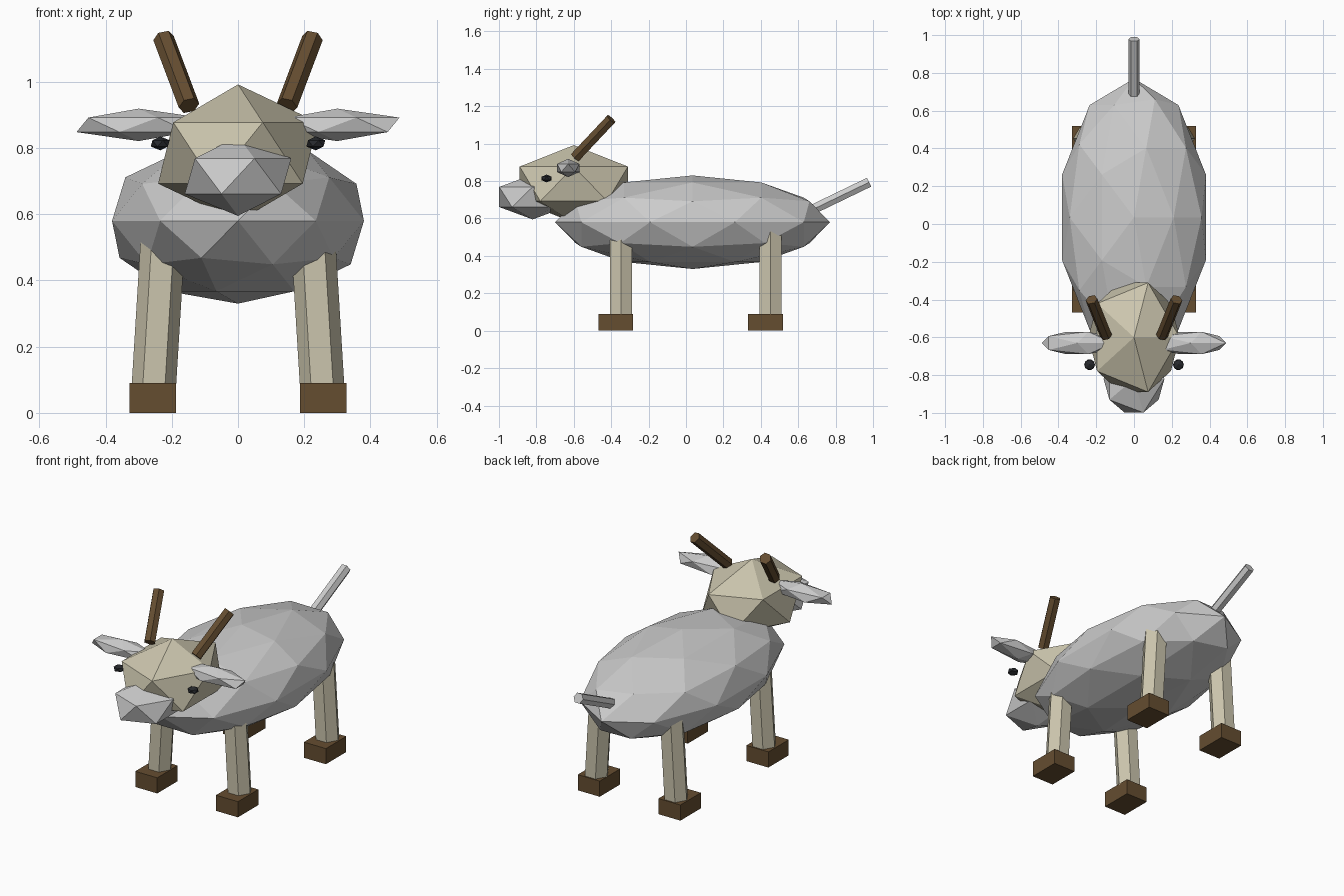
import bpy
import math
from mathutils import Vector

if "Cube" in bpy.data.objects:
    bpy.data.objects.remove(bpy.data.objects["Cube"])


def material(name, rgb):
    m = bpy.data.materials.new(name)
    m.diffuse_color = (*rgb, 1)
    m.use_nodes = True
    m.node_tree.nodes["Principled BSDF"].inputs["Base Color"].default_value = m.diffuse_color
    return m


BEIGE = material("beige", (0.60, 0.56, 0.42))
BROWN = material("brown", (0.13, 0.075, 0.03))
BLACK = material("black", (0.02, 0.022, 0.026))


def finish(ob, name, mat):
    ob.name = name
    if mat:
        ob.data.materials.append(mat)
    return ob


def blob(name, loc, radii, subdiv=1, mat=None):
    """Low-poly ellipsoid."""
    bpy.ops.mesh.primitive_ico_sphere_add(subdivisions=subdiv, radius=1, location=loc)
    ob = bpy.context.object
    ob.scale = radii
    return finish(ob, name, mat)


def rod(name, start, end, radius, mat=None, axis=None):
    """Six-sided rod between two points with corners towards +-x."""
    a, b = Vector(start), Vector(end)
    d = (b - a).normalized()
    u = (Vector((1, 0, 0)) - d * d.x).normalized()
    v = d.cross(u)
    ring = [radius * (u * math.cos(k * math.pi / 3) + v * math.sin(k * math.pi / 3))
            for k in range(6)]
    verts = [a + p for p in ring] + [b + p for p in ring]
    faces = [(k, (k + 1) % 6, (k + 1) % 6 + 6, k + 6) for k in range(6)]
    faces += [tuple(range(5, -1, -1)), tuple(range(6, 12))]
    me = bpy.data.meshes.new(name)
    me.from_pydata(verts, [], faces)
    ob = bpy.data.objects.new(name, me)
    bpy.context.collection.objects.link(ob)
    return finish(ob, name, mat)


def box(name, loc, size, mat):
    bpy.ops.mesh.primitive_cube_add(size=1, location=loc)
    ob = bpy.context.object
    ob.scale = size
    return finish(ob, name, mat)


# Body, head and muzzle
blob("body", (0, 0.035, 0.58), (0.40, 0.735, 0.25), subdiv=2)
blob("head", (0, -0.60, 0.785), (0.27, 0.34, 0.207), mat=BEIGE)
blob("muzzle", (0, -0.82, 0.715), (0.18, 0.21, 0.12))

# Tail
rod("tail", (0, 0.685, 0.652), (0, 0.979, 0.794), 0.03)

for side, s in (("right", 1), ("left", -1)):
    # Ears, eyes and horns
    blob(f"{side}_ear", (s * 0.30, -0.63, 0.87), (0.21, 0.07, 0.049))
    blob(f"{side}_eye", (s * 0.235, -0.745, 0.814), (0.032, 0.032, 0.021), mat=BLACK)
    rod(f"{side}_horn", (s * 0.148, -0.592, 0.928), (s * 0.225, -0.40, 1.132), 0.032, BROWN)

    # Legs lean slightly inwards; hooves sit a little forward
    for end, y in (("front", -0.375), ("back", 0.425)):
        rod(f"{end}_{side}_leg", (s * 0.256, y + 0.027, 0.05),
            (s * 0.226, y + 0.027, 0.54), 0.067, BEIGE)
        box(f"{end}_{side}_hoof", (s * 0.257, y, 0.045), (0.14, 0.185, 0.09), BROWN)
